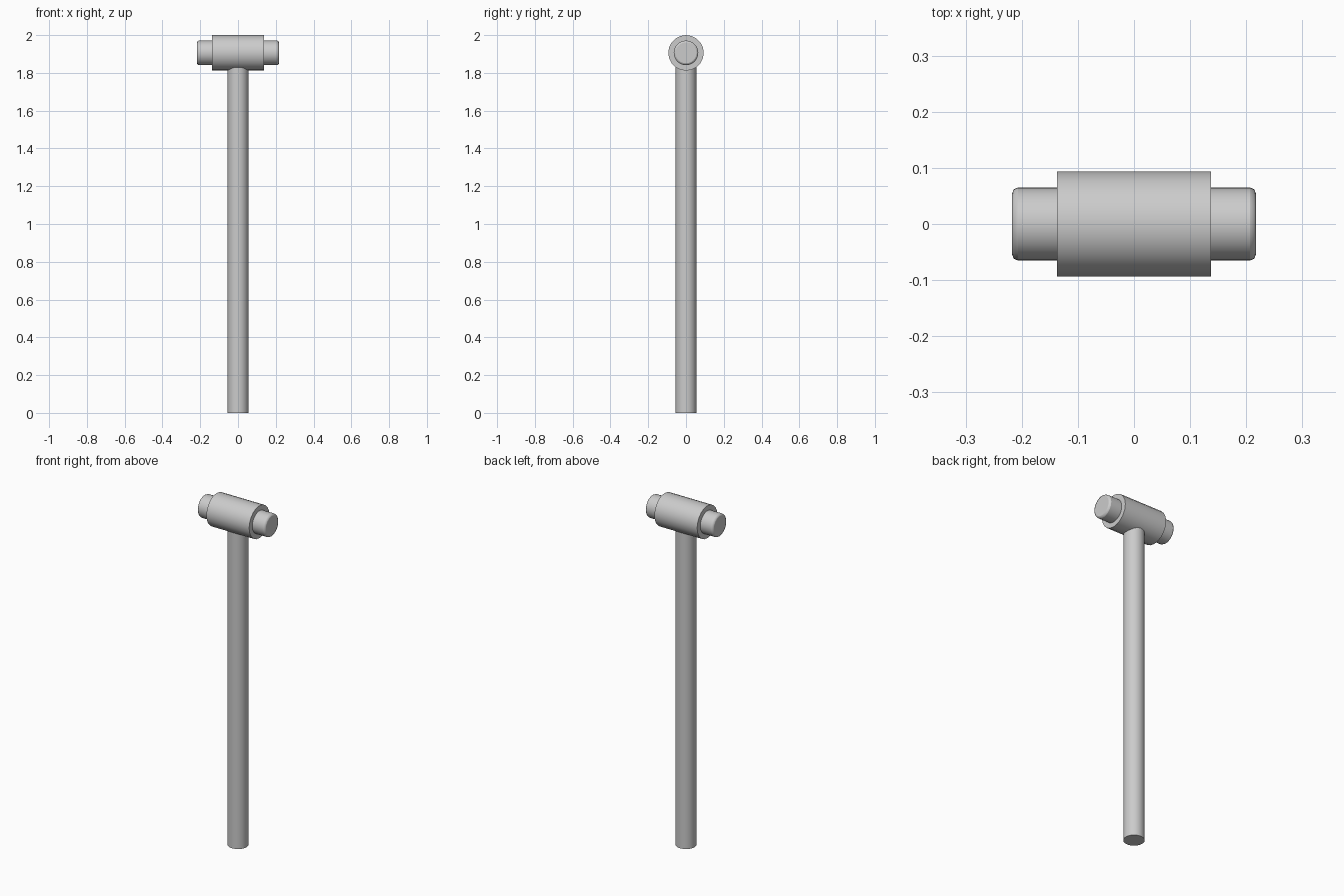
import bpy
import math

if "Cube" in bpy.data.objects:
    bpy.data.objects.remove(bpy.data.objects["Cube"])

HEAD_Z = 1.906


def cylinder(name, radius, depth, location, sides, along_x=False, fill='NGON'):
    rotation = (0, math.pi / 2, 0) if along_x else (0, 0, 0)
    bpy.ops.mesh.primitive_cylinder_add(vertices=sides, radius=radius, depth=depth,
                                        end_fill_type=fill, location=location,
                                        rotation=rotation)
    obj = bpy.context.object
    obj.name = name
    return obj


def smooth(obj):
    bpy.context.view_layer.objects.active = obj
    bpy.ops.object.shade_smooth_by_angle(angle=math.radians(35))


# Handle: long straight tube reaching up into the head
handle_top = HEAD_Z - 0.05
handle = cylinder("handle", 0.055, handle_top, (0, 0, handle_top / 2), 32)
smooth(handle)

# Head: thick barrel lying across the handle
head = cylinder("head_barrel", 0.094, 0.274, (0, 0, HEAD_Z), 20, along_x=True)
smooth(head)

# Striking faces: narrower pin through the barrel with bevelled rims
faces = cylinder("striking_faces", 0.065, 0.434, (0, 0, HEAD_Z), 32, along_x=True)
bevel = faces.modifiers.new("rim_bevel", 'BEVEL')
bevel.width = 0.01
bevel.segments = 2
bevel.limit_method = 'ANGLE'
bevel.angle_limit = math.radians(40)
smooth(faces)
